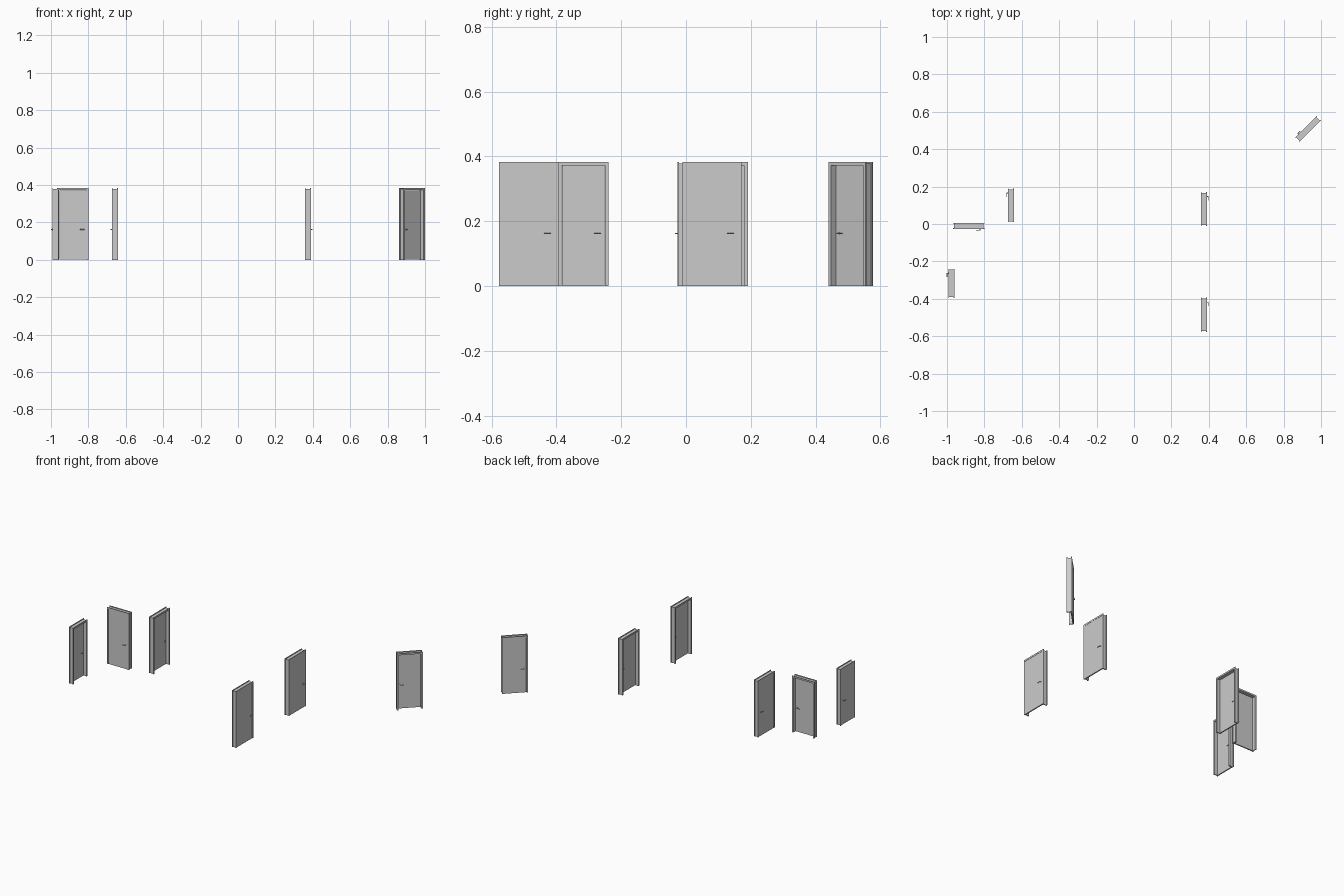
import bpy, bmesh
from math import radians, pi
from mathutils import Matrix

if "Cube" in bpy.data.objects:
    bpy.data.objects.remove(bpy.data.objects["Cube"])

H = 0.383          # overall height
T = 0.032          # frame depth
CASING = 0.011     # casing board width
CASING_T = 0.004   # casing board thickness
REVEAL = 0.005     # how far the casing overhangs the jamb


def finish(bm, name, world, smooth=False):
    bmesh.ops.recalc_face_normals(bm, faces=bm.faces)
    mesh = bpy.data.meshes.new(name)
    bm.to_mesh(mesh)
    bm.free()
    ob = bpy.data.objects.new(name, mesh)
    bpy.context.collection.objects.link(ob)
    ob.matrix_world = world
    if smooth:
        bpy.ops.object.select_all(action='DESELECT')
        ob.select_set(True)
        bpy.context.view_layer.objects.active = ob
        bpy.ops.object.shade_smooth_by_angle(angle=radians(35))
    return ob


def add_box(bm, x0, x1, y0, y1, z0, z1):
    m = (Matrix.Translation(((x0 + x1) / 2, (y0 + y1) / 2, (z0 + z1) / 2))
         @ Matrix.Diagonal((abs(x1 - x0), abs(y1 - y0), z1 - z0, 1)))
    bmesh.ops.create_cube(bm, size=1, matrix=m)


def add_rod(bm, centre, radius, length, axis):
    rot = Matrix.Rotation(pi / 2, 4, 'X' if axis == 'Y' else 'Y')
    bmesh.ops.create_cone(bm, cap_ends=True, segments=16, radius1=radius,
                          radius2=radius, depth=length,
                          matrix=Matrix.Translation(centre) @ rot)


def portal(name, world, width, height, board, y0, y1):
    """Upside-down U frame, open at the floor."""
    a, b = width / 2, width / 2 - board
    pts = [(-a, 0), (-a, height), (a, height), (a, 0),
           (b, 0), (b, height - board), (-b, height - board), (-b, 0)]
    bm = bmesh.new()
    face = bm.faces.new([bm.verts.new((x, y0, z)) for x, z in pts])
    ext = bmesh.ops.extrude_face_region(bm, geom=[face])
    verts = [g for g in ext['geom'] if isinstance(g, bmesh.types.BMVert)]
    bmesh.ops.translate(bm, verts=verts, vec=(0, y1 - y0, 0))
    return finish(bm, name, world)


def door(n, x, y, width, angle, side):
    """Leaf and lever face local -y; side = +1/-1 is the latch end."""
    world = Matrix.Translation((x, y, 0)) @ Matrix.Rotation(radians(angle), 4, 'Z')
    h = T / 2
    # casings on both wall faces, jamb lining between them
    portal(f"front_casing_{n}", world, width, H, CASING, -h, -h + CASING_T)
    portal(f"back_casing_{n}", world, width, H, CASING, h - CASING_T, h)
    portal(f"jamb_{n}", world, width - 2 * REVEAL, H - REVEAL,
           CASING - REVEAL, -h + CASING_T, h - CASING_T)

    # leaf, near flush with the front casing
    bm = bmesh.new()
    half = width / 2 - CASING - 0.0004
    front, back = -h + 0.001, -h + 0.009
    add_box(bm, -half, half, front, back, 0.001, H - CASING - 0.0004)
    finish(bm, f"leaf_{n}", world)

    # lever handles on both faces
    hx, hz = side * (width / 2 - 0.0245), 0.162
    for label, face, d in (("front", front, -1), ("back", back, 1)):
        bm = bmesh.new()
        add_rod(bm, (hx, face + d * 0.0008, hz), 0.0042, 0.0016, 'Y')
        add_rod(bm, (hx, face + d * 0.0045, hz), 0.0017, 0.009, 'Y')
        add_rod(bm, (hx - side * 0.0095, face + d * 0.0078, hz), 0.0017, 0.022, 'X')
        finish(bm, f"{label}_handle_{n}", world, smooth=True)


# x, y, width, rotation, latch end
DOORS = [
    (-0.883, -0.010, 0.168, 0, 1),
    (-0.658, 0.100, 0.181, -90, -1),
    (-0.977, -0.317, 0.155, -90, -1),
    (0.374, 0.080, 0.183, 90, 1),
    (0.374, -0.485, 0.184, 90, 1),
    (0.931, 0.508, 0.163, 225, 1),
]
for i, d in enumerate(DOORS, 1):
    door(i, *d)
